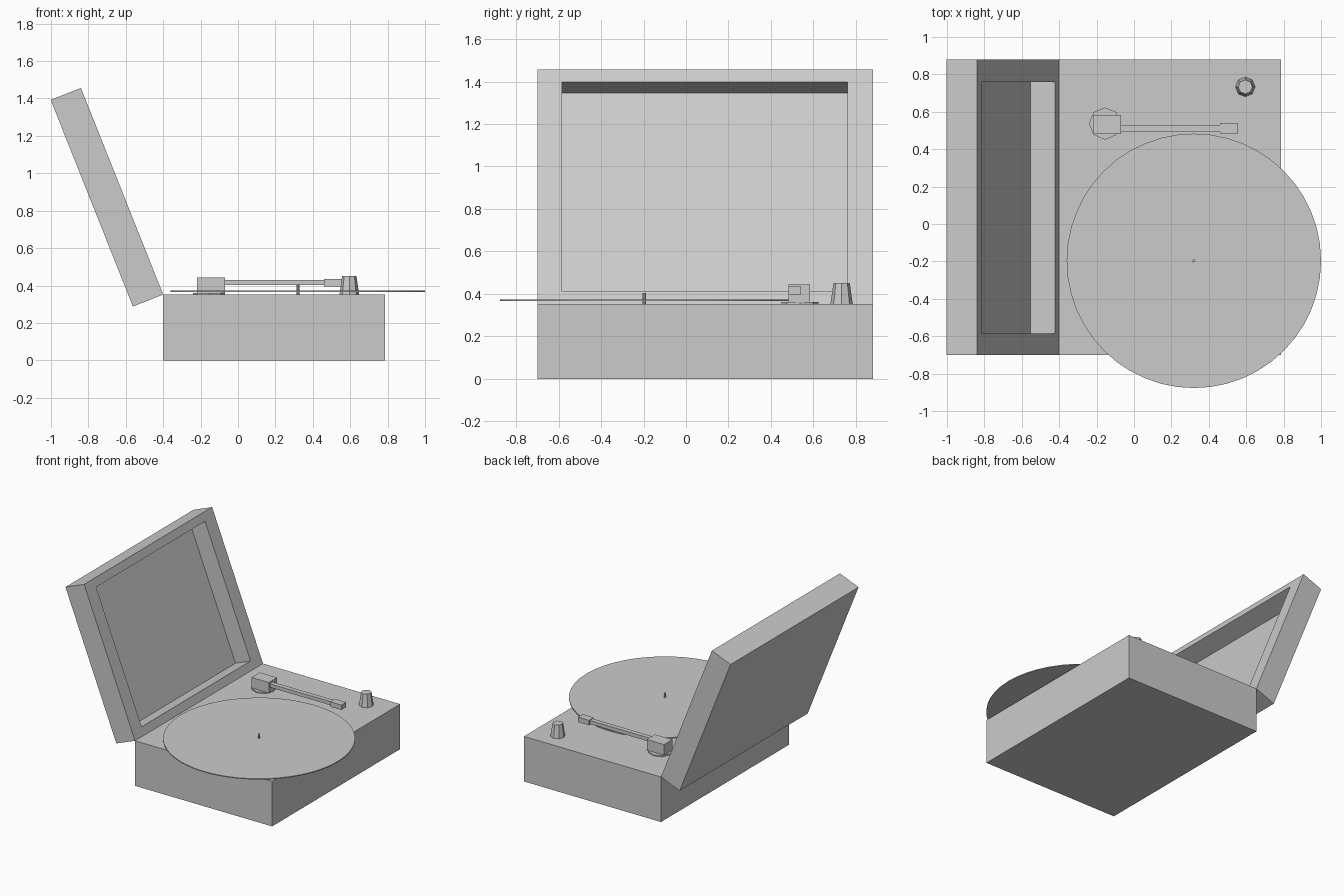
import bpy, bmesh, math
from mathutils import Matrix, Vector

if "Cube" in bpy.data.objects:
    bpy.data.objects.remove(bpy.data.objects["Cube"])


def finish(name, bm):
    bmesh.ops.recalc_face_normals(bm, faces=bm.faces)
    mesh = bpy.data.meshes.new(name)
    bm.to_mesh(mesh)
    bm.free()
    obj = bpy.data.objects.new(name, mesh)
    bpy.context.collection.objects.link(obj)
    return obj


def box_mesh(x, y, z):
    """Box from (min, max) ranges."""
    bm = bmesh.new()
    size = [b - a for a, b in (x, y, z)]
    mid = Vector([(a + b) / 2 for a, b in (x, y, z)])
    bmesh.ops.create_cube(bm, size=1, matrix=Matrix.Translation(mid) @ Matrix.Diagonal((*size, 1)))
    return bm


def box(name, x, y, z):
    return finish(name, box_mesh(x, y, z))


def cone(name, x, y, z0, z1, r0, r1, sides):
    bm = bmesh.new()
    bmesh.ops.create_cone(bm, cap_ends=True, segments=sides, radius1=r0, radius2=r1,
                          depth=z1 - z0, matrix=Matrix.Translation((x, y, (z0 + z1) / 2)))
    return finish(name, bm)


# Case body
Y = (-0.70, 0.88)
TOP = 0.352
box("case_body", (-0.40, 0.785), Y, (0, TOP))

# Hinged lid: modelled upright at the hinge, recessed on +x, then tilted back
length, thick, depth = 1.189, 0.174, 0.14
bm = box_mesh((-thick, 0), Y, (0, length))
inner = max(bm.faces, key=lambda f: f.calc_center_median().x)
bmesh.ops.inset_region(bm, faces=[inner], thickness=0.09)
for v in inner.verts:                       # side rims are wider than the ends
    v.co.y = -0.585 if v.co.y < 0 else 0.76
rim = list(inner.edges)
floor = bmesh.ops.extrude_face_region(bm, geom=[inner])["geom"]
bmesh.ops.translate(bm, vec=(-depth, 0, 0),
                    verts=[g for g in floor if isinstance(g, bmesh.types.BMVert)])
if inner.is_valid:
    bmesh.ops.delete(bm, geom=[inner], context="FACES_ONLY")
lid = finish("lid", bm)
lid.location = (-0.40, 0, TOP)
lid.rotation_euler.y = -math.atan2(0.44, 1.105)

# Record and spindle
cone("record", 0.32, -0.197, 0.366, 0.373, 0.68, 0.68, 48)
cone("spindle", 0.32, -0.197, 0.35, 0.405, 0.008, 0.008, 8)

# Tonearm
cone("tonearm_base", -0.155, 0.537, 0.35, 0.361, 0.086, 0.086, 8)
box("tonearm_pivot", (-0.22, -0.07), (0.482, 0.584), (0.36, 0.444))
box("tonearm_tube", (-0.075, 0.465), (0.494, 0.53), (0.402, 0.43))
box("tonearm_head", (0.46, 0.555), (0.483, 0.541), (0.396, 0.435))

# Control knob
cone("control_knob", 0.595, 0.733, 0.35, 0.452, 0.053, 0.038, 8)
